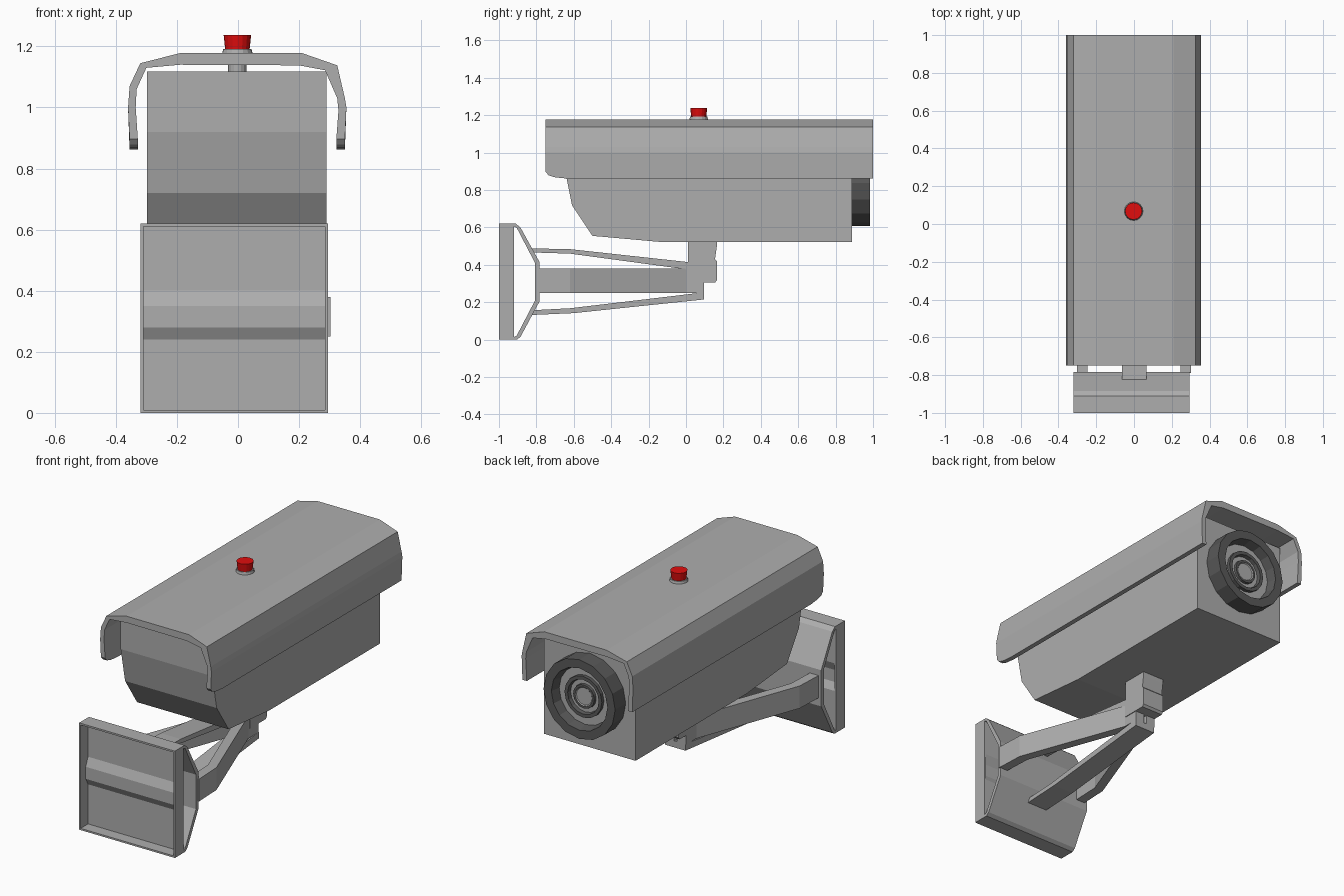
import bpy, bmesh, math
from mathutils import Vector

if "Cube" in bpy.data.objects:
    bpy.data.objects.remove(bpy.data.objects["Cube"])


def mat(name, rgb):
    m = bpy.data.materials.new(name)
    m.diffuse_color = (*rgb, 1)
    m.use_nodes = True
    m.node_tree.nodes["Principled BSDF"].inputs["Base Color"].default_value = m.diffuse_color
    return m


GREY = mat("housing grey", (0.42, 0.42, 0.42))
DARK = mat("lens dark grey", (0.1, 0.1, 0.1))
RED = mat("button red", (0.75, 0.004, 0.004))


def finish(name, bm, *mats):
    bmesh.ops.recalc_face_normals(bm, faces=bm.faces)
    me = bpy.data.meshes.new(name)
    bm.to_mesh(me)
    bm.free()
    for m in mats:
        me.materials.append(m)
    ob = bpy.data.objects.new(name, me)
    bpy.context.collection.objects.link(ob)
    return ob


def loft(name, rings, material=GREY):
    """Skin closed sections and cap both ends."""
    bm = bmesh.new()
    vs = [[bm.verts.new(p) for p in r] for r in rings]
    n = len(rings[0])
    for a, b in zip(vs, vs[1:]):
        for i in range(n):
            j = (i + 1) % n
            bm.faces.new((a[i], a[j], b[j], b[i]))
    bm.faces.new(vs[0])
    bm.faces.new(vs[-1])
    return finish(name, bm, material)


def side_profile(name, pts, x0, x1):
    """Extrude a (y, z) outline along x."""
    return loft(name, [[(x, y, z) for y, z in pts] for x in (x0, x1)])


def revolve(name, profile, centre, axis, sides, mats, bands):
    """Turn (radius, height) points round an axis; bands gives each strip's material."""
    bm = bmesh.new()
    rings = []
    for r, h in profile:
        ring = []
        for i in range(sides):
            a = 2 * math.pi * i / sides
            u, v = r * math.cos(a), r * math.sin(a)
            p = (u, v, h) if axis == 'Z' else (u, h, v)
            ring.append(bm.verts.new(Vector(p) + Vector(centre)))
        rings.append(ring)
    for k, (a, b) in enumerate(zip(rings, rings[1:])):
        for i in range(sides):
            j = (i + 1) % sides
            bm.faces.new((a[i], a[j], b[j], b[i])).material_index = bands[k]
    bm.faces.new(rings[0]).material_index = bands[0]
    bm.faces.new(rings[-1]).material_index = bands[-1]
    return finish(name, bm, *mats)


# Camera body with chamfered rear
side_profile("camera_body", [(-0.65, 1.118), (-0.65, 0.92), (-0.61, 0.72), (-0.50, 0.555),
                             (-0.13, 0.522), (0.888, 0.522), (0.888, 1.118)], -0.298, 0.29)

# Sun shield: arched sheet, lower rear corners rounded off
outer = [(-0.36, 1.0), (-0.355, 1.07), (-0.32, 1.145), (-0.19, 1.178),
         (0.21, 1.178), (0.325, 1.138), (0.35, 1.03), (0.355, 1.0)]
inner = [(0.329, 0.99), (0.325, 1.03), (0.285, 1.122), (0.20, 1.138),
         (-0.19, 1.14), (-0.30, 1.13), (-0.332, 1.06), (-0.335, 1.0)]
rings = []
for y, z in [(-0.75, 0.897), (-0.735, 0.879), (-0.70, 0.868), (-0.64, 0.862), (1.0, 0.862)]:
    sec = [(-0.355, z)] + outer + [(0.35, z), (0.322, z)] + inner + [(-0.328, z)]
    rings.append([(x, y, h) for x, h in sec])
loft("sun_shield", rings)

# Bolt and red button on the shield
revolve("button_collar", [(0.03, 1.11), (0.03, 1.17), (0.05, 1.176), (0.046, 1.192)],
        (-0.002, 0.068, 0), 'Z', 16, [GREY], [0, 0, 0])
revolve("red_button", [(0.04, 1.19), (0.045, 1.238)], (-0.002, 0.068, 0), 'Z', 16, [RED], [0])

# Lens: dark hood with stepped rings inside
revolve("lens", [(0.23, 0.88), (0.23, 0.985), (0.18, 0.985), (0.168, 0.93), (0.12, 0.93),
                 (0.12, 0.95), (0.10, 0.95), (0.095, 0.93), (0.07, 0.93), (0.068, 0.945), (0.055, 0.945),
                 (0.05, 0.94)],
        (-0.005, 0, 0.838), 'Y', 16, [DARK, GREY], [0, 0, 0, 1, 0, 0, 0, 1, 0, 0, 1])

# Wall bracket: hollow tapered tube behind an open-fronted tray
X0, X1 = -0.32, 0.295
hood_out = [(-0.925, 0.62), (-0.91, 0.62), (-0.885, 0.60), (-0.783, 0.415),
            (-0.783, 0.205), (-0.885, 0.015), (-0.905, 0.0), (-0.925, 0.0)]
hood_in = [(-0.925, 0.012), (-0.905, 0.022), (-0.807, 0.21),
           (-0.807, 0.41), (-0.905, 0.598), (-0.925, 0.608)]
side_profile("bracket_hood", hood_out + hood_in, X0, X1)
web = [(-0.92, 0.62), (-0.92, 0.40), (-0.942, 0.35), (-0.942, 0.28), (-0.92, 0.24), (-0.92, 0.0)]
side_profile("bracket_web", web + [(y - 0.012, z) for y, z in reversed(web)], X0, X1)
for name, z0, z1 in [("top", 0.61, 0.62), ("bottom", 0.0, 0.01)]:
    side_profile("bracket_rim_" + name, [(-1, z0), (-0.92, z0), (-0.92, z1), (-1, z1)], X0, X1)
for name, x in [("left", X0), ("right", X1 - 0.01)]:
    side_profile("bracket_rim_" + name, [(-1, 0), (-0.92, 0), (-0.92, 0.62), (-1, 0.62)], x, x + 0.01)

# Centre arms, upper and lower
side_profile("upper_arm", [(-0.825, 0.488), (-0.62, 0.484), (0.01, 0.415), (0.01, 0.375),
                           (-0.62, 0.46), (-0.812, 0.466)], -0.063, 0.067)
side_profile("lower_arm", [(-0.825, 0.132), (-0.60, 0.142), (0.095, 0.215), (0.095, 0.253),
                           (-0.62, 0.168), (-0.812, 0.158)], -0.063, 0.067)

# Side arms sweep in from the plate to the post
for name, s in [("left", -1), ("right", 1)]:
    path = [(0.275, -0.79), (0.268, -0.62), (0.038, 0.0), (0.038, 0.095)]
    loft("side_arm_" + name, [[(s * (x + dx), y, z) for dx, z in
                               [(-0.028, 0.25), (0.028, 0.25), (0.028, 0.38), (-0.028, 0.38)]]
                              for x, y in path])

# Post joining the arms to the body
side_profile("mount_post", [(0.01, 0.53), (0.165, 0.53), (0.165, 0.50), (0.155, 0.43), (0.165, 0.42),
                            (0.165, 0.318), (0.155, 0.305), (0.01, 0.305)], -0.068, 0.07)
